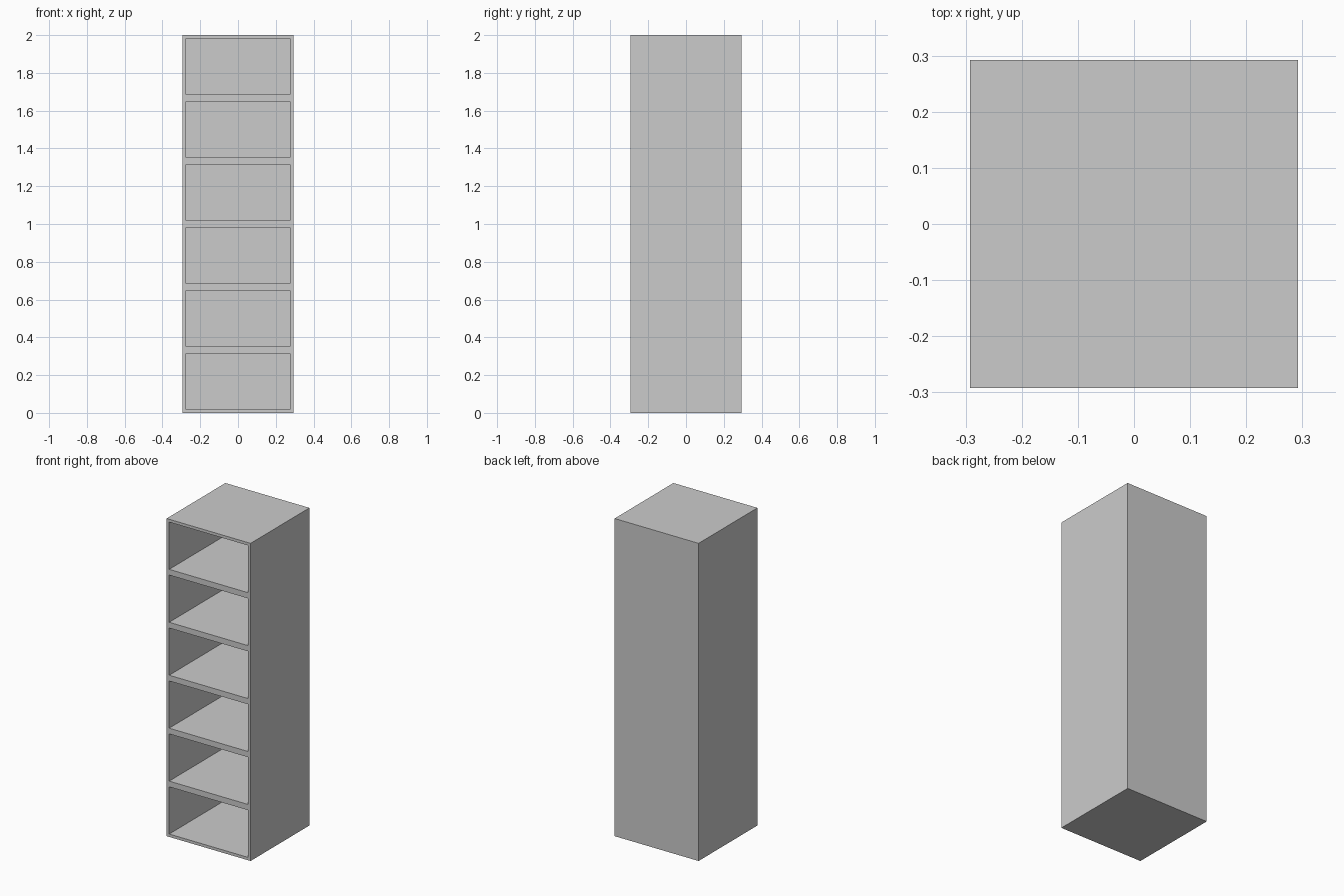
import bpy, bmesh
from mathutils import Vector

if "Cube" in bpy.data.objects:
    bpy.data.objects.remove(bpy.data.objects["Cube"])

HALF = 0.2925          # half width and half depth
HEIGHT = 2.0
BOARD = 0.018          # board thickness
BAYS = 6
PITCH = HEIGHT / BAYS

# Front layout lines: side boards across, shelves up
xs = [-HALF, -HALF + BOARD, HALF - BOARD, HALF]
zs = [0.0]
for i in range(BAYS):
    zs += [i * PITCH + BOARD, (i + 1) * PITCH - BOARD]
zs.append(HEIGHT)

# Front face divided into board and opening cells
bm = bmesh.new()
grid = [[bm.verts.new((x, -HALF, z)) for x in xs] for z in zs]
openings = []
for r in range(len(zs) - 1):
    for c in range(3):
        f = bm.faces.new((grid[r][c], grid[r][c + 1],
                          grid[r + 1][c + 1], grid[r + 1][c]))
        if c == 1 and r % 2 == 1:
            openings.append(f)


def push_back(faces, depth):
    geom = bmesh.ops.extrude_face_region(bm, geom=faces)["geom"]
    verts = [g for g in geom if isinstance(g, bmesh.types.BMVert)]
    bmesh.ops.translate(bm, verts=verts, vec=Vector((0, depth, 0)))


# Outer cabinet body; the front cells stay in place
ret = bmesh.ops.extrude_face_region(bm, geom=bm.faces[:], use_keep_orig=True)
bmesh.ops.translate(
    bm, vec=Vector((0, 2 * HALF, 0)),
    verts=[g for g in ret["geom"] if isinstance(g, bmesh.types.BMVert)])

# Six open compartments, leaving a thin back panel
for f in openings:
    push_back([f], 2 * HALF - BOARD)
bmesh.ops.delete(bm, geom=[f for f in openings if f.is_valid], context='FACES_ONLY')

# Merge coplanar cells into clean panels
bmesh.ops.recalc_face_normals(bm, faces=bm.faces[:])
bmesh.ops.dissolve_limit(bm, angle_limit=0.01, verts=bm.verts[:], edges=bm.edges[:])

mesh = bpy.data.meshes.new("shelf_cabinet")
bm.to_mesh(mesh)
bm.free()
cabinet = bpy.data.objects.new("shelf_cabinet", mesh)
bpy.context.collection.objects.link(cabinet)
